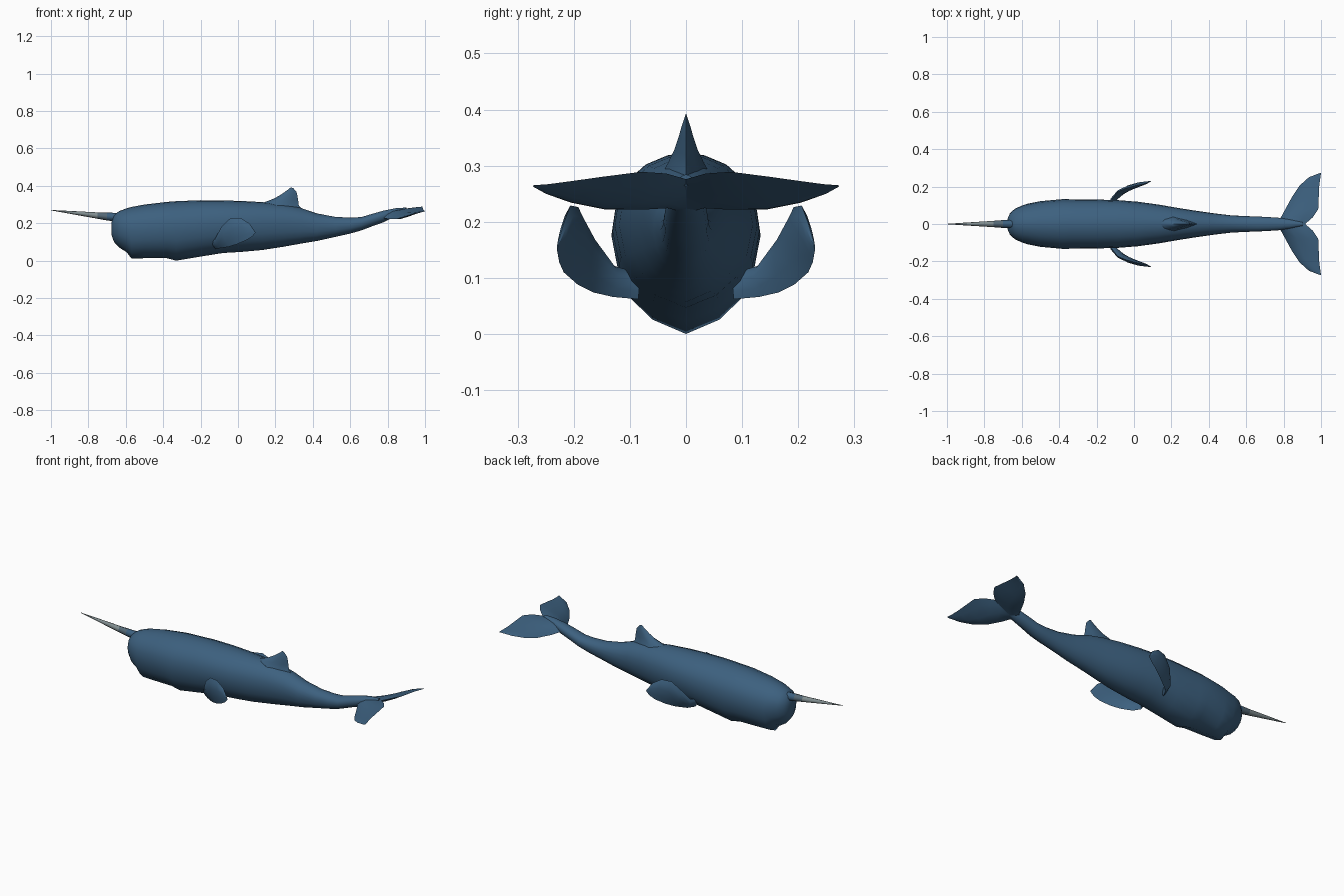
import bpy, bmesh, math
from mathutils import Vector

if "Cube" in bpy.data.objects:
    bpy.data.objects.remove(bpy.data.objects["Cube"])


def material(name, rgb):
    m = bpy.data.materials.new(name)
    m.diffuse_color = (*rgb, 1)
    m.use_nodes = True
    m.node_tree.nodes["Principled BSDF"].inputs["Base Color"].default_value = m.diffuse_color
    return m


BLUE = material("slate blue skin", (0.046, 0.118, 0.212))
MID = material("grey blue tusk", (0.09, 0.14, 0.18))
PALE = material("pale grey tusk", (0.22, 0.27, 0.28))


def loft(name, rings, mats, angle=50, rule=None, mirror=False):
    """Skin a list of equal-length closed rings and cap both ends."""
    bm = bmesh.new()
    vs = [[bm.verts.new(p) for p in r] for r in rings]
    n = len(rings[0])
    for a, b in zip(vs, vs[1:]):
        for i in range(n):
            j = (i + 1) % n
            bm.faces.new((a[i], a[j], b[j], b[i]))
    bm.faces.new(vs[0])
    bm.faces.new(vs[-1])
    if mirror:
        geo = bmesh.ops.duplicate(bm, geom=bm.verts[:] + bm.edges[:] + bm.faces[:])["geom"]
        for v in geo:
            if isinstance(v, bmesh.types.BMVert):
                v.co.y *= -1
    bmesh.ops.recalc_face_normals(bm, faces=bm.faces[:])
    if rule:
        for f in bm.faces:
            f.material_index = rule(f.calc_center_median())
    me = bpy.data.meshes.new(name)
    bm.to_mesh(me)
    bm.free()
    for m in mats:
        me.materials.append(m)
    ob = bpy.data.objects.new(name, me)
    bpy.context.collection.objects.link(ob)
    bpy.ops.object.select_all(action='DESELECT')
    ob.select_set(True)
    bpy.context.view_layer.objects.active = ob
    bpy.ops.object.shade_smooth_by_angle(angle=math.radians(angle))
    return ob


def blade(name, sections, mirror=False):
    """Fin from (leading point, trailing point, half thickness) sections."""
    mids = [(Vector(a) + Vector(b)) / 2 for a, b, t in sections]
    rings = []
    for k, (a, b, t) in enumerate(sections):
        a, b = Vector(a), Vector(b)
        span = mids[min(k + 1, len(mids) - 1)] - mids[max(k - 1, 0)]
        nrm = (b - a).cross(span).normalized() * t
        prof = [(0, 0), (.15, .7), (.4, 1), (.75, .55), (1, 0),
                (.75, -.55), (.4, -1), (.15, -.7)]
        rings.append([a.lerp(b, u) + nrm * h for u, h in prof])
    return loft(name, rings, [BLUE], 60, mirror=mirror)


# Body: x, top z, bottom z, half width
stations = [
    (-.675, .21, .135, .03), (-.663, .245, .10, .058), (-.635, .265, .07, .083),
    (-.595, .28, .045, .10), (-.57, .287, .012, .108), (-.50, .300, .013, .122),
    (-.38, .314, .013, .133), (-.33, .318, .0, .132), (-.20, .323, .022, .131),
    (-.08, .322, .041, .127), (.02, .319, .047, .119), (.13, .313, .057, .104),
    (.24, .302, .074, .085), (.33, .284, .090, .071), (.42, .253, .105, .058),
    (.52, .234, .127, .046), (.60, .230, .145, .042), (.66, .233, .162, .040),
    (.72, .251, .185, .037), (.78, .268, .206, .033), (.84, .280, .236, .024),
    (.90, .284, .264, .010)]
half = [(.45, .08), (.75, .2), (.91, .34), (1, .54), (.95, .69), (.83, .82), (.55, .93), (.25, .985)]
outline = [(0, 0)] + half + [(0, 1)] + [(-u, v) for u, v in reversed(half)]
loft("body", [[(x, u * w, zb + v * (zt - zb)) for u, v in outline]
              for x, zt, zb, w in stations], [BLUE])

# Tusk: blue root, grey middle, pale tip
tusk = [(-.63, .231, .024), (-.70, .236, .021), (-.75, .241, .017), (-.87, .255, .0095), (-1, .27, .001)]
loft("tusk", [[(x, r * math.cos(i * math.pi / 4), z + r * math.sin(i * math.pi / 4))
               for i in range(8)] for x, z, r in tusk], [BLUE, MID, PALE],
     rule=lambda c: 2 if c.x < -.75 else 1 if c.x < -.70 else 0)

# Dorsal fin
blade("dorsal_fin", [
    ((.08, 0, .27), (.37, 0, .25), .055), ((.14, 0, .312), (.325, 0, .295), .032),
    ((.195, 0, .333), (.322, 0, .320), .021), ((.234, 0, .356), (.318, 0, .345), .013),
    ((.262, 0, .376), (.313, 0, .368), .007), ((.283, 0, .392), (.295, 0, .388), .001)])

# Flippers curling up and back
blade("flippers", [
    ((-.13, .09, .11), (-.12, .085, .062), .012), ((-.12, .13, .122), (-.10, .13, .066), .014),
    ((-.088, .172, .182), (-.05, .165, .074), .015), ((-.042, .192, .226), (-.005, .193, .088), .015),
    ((.012, .206, .229), (.045, .218, .110), .012), ((.06, .217, .20), (.075, .226, .128), .007),
    ((.09, .229, .158), (.094, .23, .150), .001)], mirror=True)

# Tail flukes
blade("tail_flukes", [
    ((.74, 0, .22), (.915, 0, .276), .02), ((.785, .035, .227), (.955, .035, .286), .018),
    ((.807, .075, .222), (.985, .08, .289), .016), ((.845, .145, .222), (.988, .15, .280), .012),
    ((.885, .205, .234), (.990, .20, .273), .008), ((.935, .250, .250), (.996, .245, .267), .004),
    ((.995, .273, .263), (1.0, .272, .265), .001)], mirror=True)
